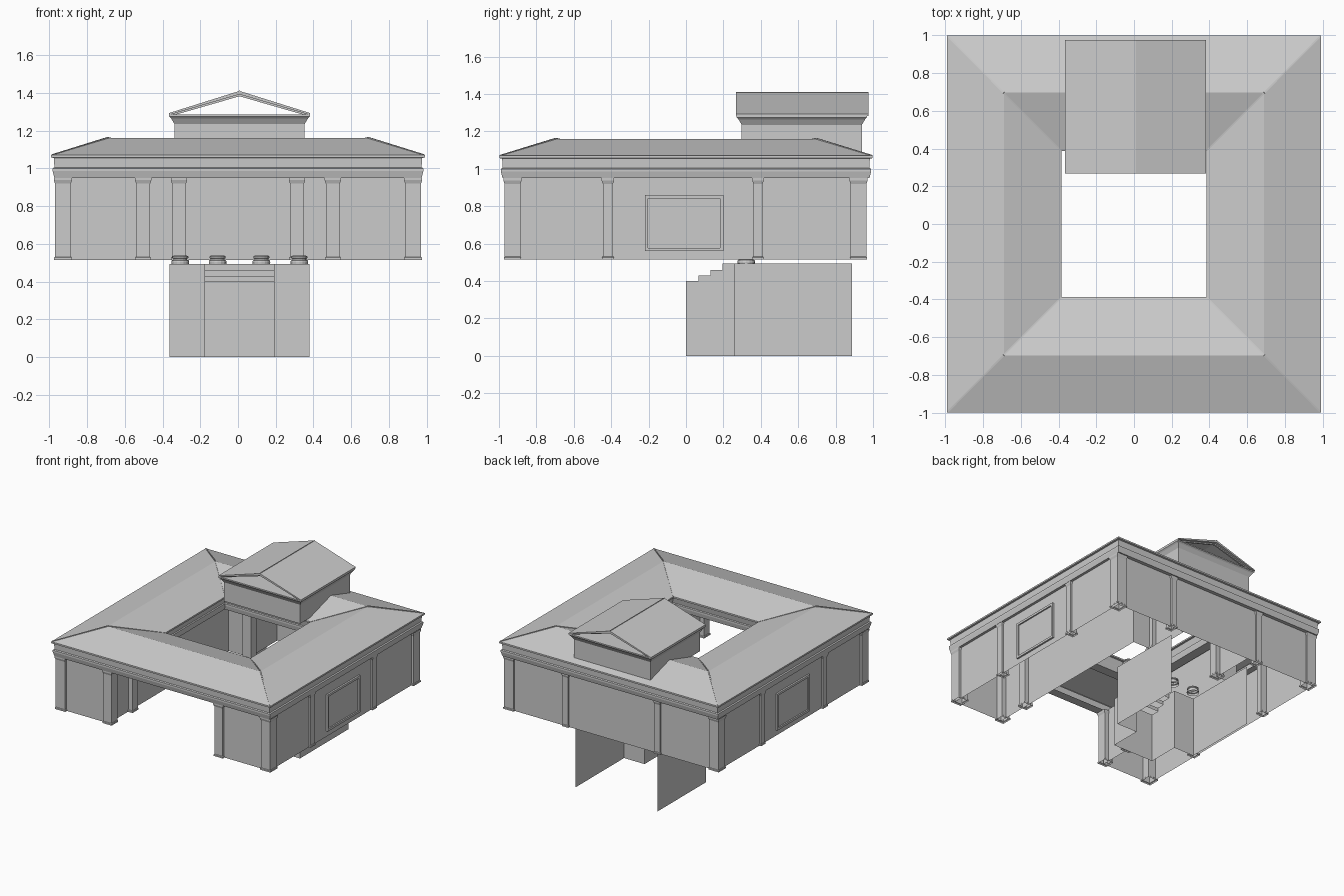
import bpy, math
from mathutils import Vector

if "Cube" in bpy.data.objects:
    bpy.data.objects.remove(bpy.data.objects["Cube"])


def mesh(name, verts, faces):
    me = bpy.data.meshes.new(name)
    me.from_pydata(verts, [], faces)
    me.update()
    ob = bpy.data.objects.new(name, me)
    bpy.context.collection.objects.link(ob)
    return ob


def loft(name, loops, cap=False):
    # join equal-length closed loops of points with quads
    n = len(loops[0])
    faces = []
    for i in range(len(loops) - 1):
        for j in range(n):
            k = (j + 1) % n
            faces.append((i * n + j, i * n + k, (i + 1) * n + k, (i + 1) * n + j))
    if cap:
        faces.append(tuple(reversed(range(n))))
        faces.append(tuple(range((len(loops) - 1) * n, len(loops) * n)))
    return mesh(name, [p for l in loops for p in l], faces)


def rect(x0, x1, y0, y1, z):
    return [(x0, y0, z), (x1, y0, z), (x1, y1, z), (x0, y1, z)]


def ring(name, profile):
    # square ring around the courtyard from (half width, height) points
    return loft(name, [rect(-r, r, -r * 1.008, r * 1.008, z) for r, z in profile])


def stepped(name, x0, x1, y0, y1, profile, cap=False):
    # rectangular block whose sides follow (outset, height) points
    return loft(name, [rect(x0 - o, x1 + o, y0 - o, y1 + o, z) for o, z in profile], cap)


def bar(name, a, b, w):
    # thin square bar between two points
    a, b = Vector(a), Vector(b)
    s = (b - a).cross(Vector((0, 0, 1))).normalized() * w
    u = s.cross(b - a).normalized() * w
    return loft(name, [[tuple(p + q) for q in (s + u, u - s, -s - u, s - u)] for p in (a, b)], True)


def sheet(name, pts):
    return mesh(name, pts, [tuple(range(len(pts)))])


BASE, TOP, CX = 0.515, 0.95, 0.008

# main roof, sloping outward and into the courtyard
ring("main_roof", [(0.975, 1.055), (0.99, 1.057), (0.99, 1.07), (0.69, 1.16),
                   (0.385, 1.07), (0.385, 1.057), (0.40, 1.055)])
for sx in (-1, 1):
    for sy in (-1, 1):
        peak = (sx * 0.69, sy * 0.695, 1.162)
        bar("hip_ridge", (sx * 0.985, sy * 0.993, 1.07), peak, 0.004)
        bar("valley_ridge", peak, (sx * 0.388, sy * 0.391, 1.07), 0.004)

# outer entablature on the walls and inner beam around the courtyard
ring("outer_entablature", [(0.975, 1.055), (0.973, 1.005), (0.982, 1.0), (0.982, 0.985),
                           (0.973, 0.95), (0.90, 0.95)])
ring("courtyard_entablature", [(0.49, 0.95), (0.41, 0.95), (0.403, 0.985), (0.403, 1.0),
                               (0.41, 1.005), (0.40, 1.055)])

# hollow pilasters with small flared feet and caps
PIL = [(0.004, BASE), (0.004, BASE + 0.012), (0, BASE + 0.016), (0, 0.92), (0.006, 0.937), (0.006, TOP)]


def pilaster(name, x0, x1, y0, y1):
    for s in (1, -1):
        a, b = sorted((s * x0, s * x1))
        stepped(name, a, b, y0, y1, PIL)


for y0, y1 in ((-0.97, -0.885), (0.88, 0.965)):
    pilaster("corner_pilaster", 0.885, 0.97, y0, y1)
for y0, y1 in ((-0.445, -0.39), (0.36, 0.41)):
    pilaster("side_pilaster", 0.90, 0.965, y0, y1)
pilaster("gate_front_pilaster", 0.465, 0.54, -0.97, -0.895)
pilaster("gate_inner_pilaster", 0.465, 0.54, -0.70, -0.63)
pilaster("back_pilaster", 0.39, 0.44, 0.90, 0.965)
pilaster("sanctuary_pilaster", 0.275, 0.35, 0.56, 0.63)


# walls as single sheets between two plan points
def wall(name, x0, y0, x1, y1):
    sheet(name, [(x0, y0, BASE), (x1, y1, BASE), (x1, y1, 0.965), (x0, y0, 0.965)])


for s in (-1, 1):
    wall("side_wall", s * 0.952, -0.952, s * 0.952, 0.952)
    wall("front_wall", s * 0.50, -0.952, s * 0.952, -0.952)
    wall("gate_return_wall", s * 0.502, -0.952, s * 0.502, -0.66)
    wall("courtyard_wall", s * 0.502, -0.66, s * 0.502, 0.595)
    wall("courtyard_back_wall", s * 0.31, 0.595, s * 0.502, 0.595)
    wall("sanctuary_side_wall", s * 0.312, 0.60, s * 0.312, 0.952)
    # framed panel on the side wall
    frame = []
    for d, o in ((0.952, 0), (0.966, 0), (0.966, 0.018), (0.955, 0.018)):
        y0, y1, z0, z1 = -0.22 + o, 0.20 - o, 0.56 + o, 0.86 - o
        frame.append([(s * d, y0, z0), (s * d, y1, z0), (s * d, y1, z1), (s * d, y0, z1)])
    loft("panel_frame", frame)
wall("back_wall", -0.952, 0.952, 0.952, 0.952)

# podium and stairs: open sheets for the sides and risers
for s in (-1, 1):
    xo, xi = CX + s * 0.37, CX + s * 0.185
    sheet("podium_side", [(xo, 0.26, 0), (xo, 0.888, 0), (xo, 0.888, 0.493), (xo, 0.26, 0.493)])
    sheet("podium_front", [(xo, 0.26, 0), (xi, 0.26, 0), (xi, 0.26, 0.493), (xo, 0.26, 0.493)])
    prof = [(0, 0), (0, 0.4), (0.067, 0.4), (0.067, 0.43), (0.13, 0.43), (0.13, 0.46),
            (0.195, 0.46), (0.195, 0.493), (0.26, 0.493), (0.26, 0)]
    sheet("stair_side", [(xi, y, z) for y, z in prof])
for y, z0, z1 in ((0, 0, 0.4), (0.067, 0.4, 0.43), (0.13, 0.43, 0.46), (0.195, 0.46, 0.493)):
    sheet("stair_riser", [(CX - 0.185, y, z0), (CX + 0.185, y, z0), (CX + 0.185, y, z1), (CX - 0.185, y, z1)])

# moulded column bases on the podium
for x in (-0.306, -0.108, 0.124, 0.325):
    loops = []
    for r, z in ((0.046, 0.493), (0.047, 0.503), (0.045, 0.512), (0.037, 0.515), (0.037, 0.521),
                 (0.043, 0.525), (0.043, 0.533), (0.036, 0.537)):
        loops.append([(x + r * math.cos(a * math.pi / 8), 0.322 + r * math.sin(a * math.pi / 8), z)
                      for a in range(16)])
    loft("column_base", loops)

# temple entablature and cornice
stepped("temple_entablature", CX - 0.345, CX + 0.345, 0.298, 0.94,
        [(0, 1.08), (0, 1.235), (0.006, 1.245), (0.018, 1.265), (0.028, 1.275), (0.028, 1.285)], True)

# temple gable roof, open at both ends
Y0, Y1 = 0.268, 0.975
section = [(-0.373, 1.283), (-0.373, 1.293), (0, 1.41), (0.373, 1.293), (0.373, 1.283), (0, 1.392)]
loft("temple_roof", [[(CX + x, y, z) for x, z in section] for y in (Y0, Y1)], True)
for y in (0.29, 0.948):
    for s in (-1, 1):
        bar("gable_moulding", (CX + s * 0.35, y, 1.287), (CX, y, 1.388), 0.006)
bar("temple_roof_ridge", (CX, Y0, 1.409), (CX, Y1, 1.409), 0.003)
